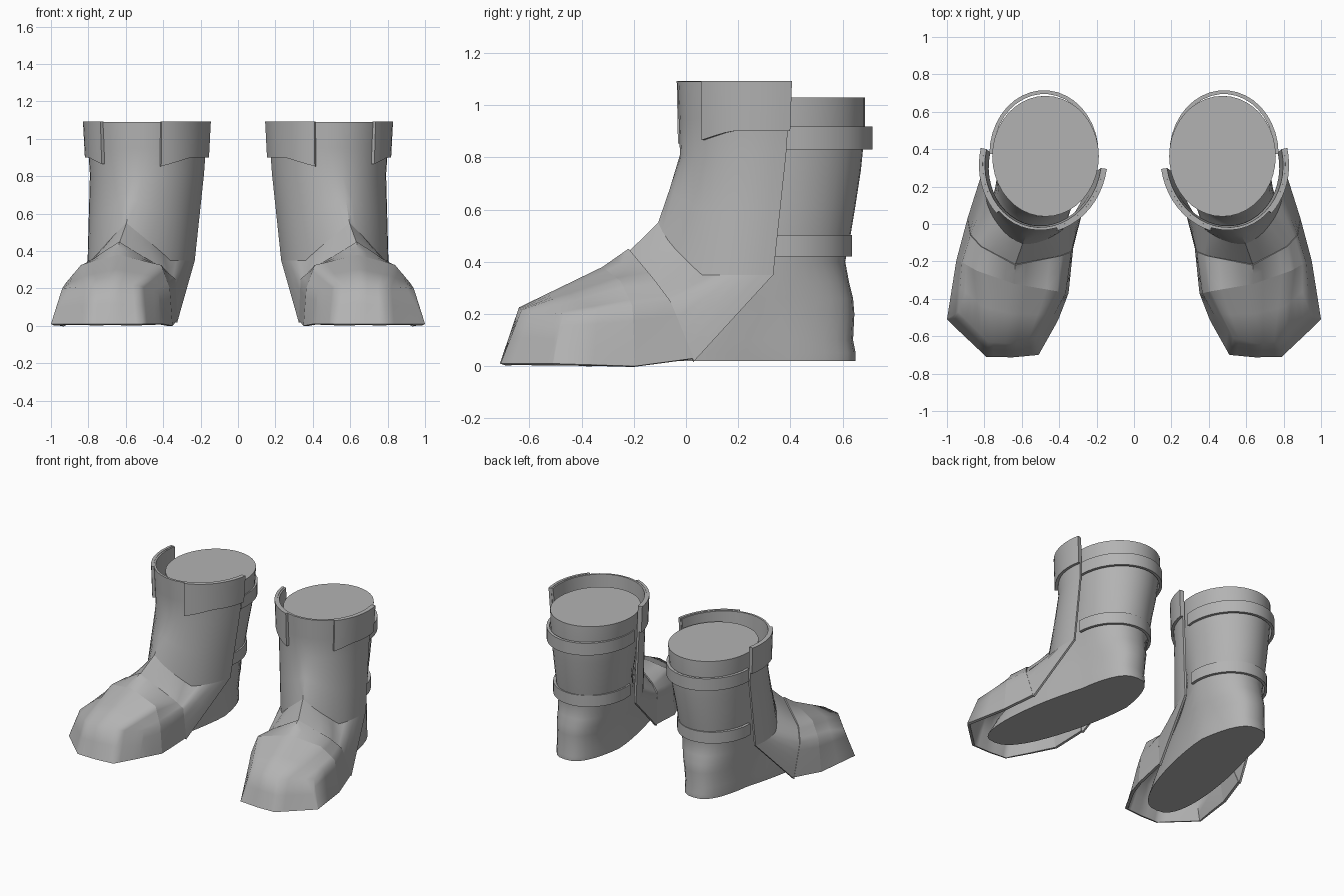
import bpy
from math import sin, cos, pi, radians
from mathutils import Vector

old = bpy.data.objects.get("Cube")
if old:
    bpy.data.objects.remove(old, do_unlink=True)

grey = bpy.data.materials.new("plain_grey")
grey.use_nodes = True
grey.diffuse_color = (0.45, 0.45, 0.45, 1)
grey.node_tree.nodes["Principled BSDF"].inputs["Base Color"].default_value = grey.diffuse_color

YAW = radians(12)
SIDE = Vector((cos(YAW), sin(YAW), 0))
FRONT = Vector((sin(YAW), -cos(YAW), 0))
STEPS = 24
FAN = [-1 + 2 * i / STEPS for i in range(STEPS + 1)]   # inner edge to outer edge


def loft(name, rows, thickness=0.0, closed=False, angle=35):
    """Skin rows of points, thicken the shell, mirror it to the other foot."""
    n = len(rows[0])
    verts = [p for row in rows for p in row]
    faces = []
    for r in range(len(rows) - 1):
        for c in range(n if closed else n - 1):
            d = (c + 1) % n
            faces.append((r * n + c, (r + 1) * n + c, (r + 1) * n + d, r * n + d))
    if closed:
        faces.append(tuple(range(n)))
        faces.append(tuple(reversed(range((len(rows) - 1) * n, len(rows) * n))))
    mesh = bpy.data.meshes.new(name)
    mesh.from_pydata(verts, [], faces)
    mesh.materials.append(grey)
    obj = bpy.data.objects.new(name, mesh)
    bpy.context.collection.objects.link(obj)
    bpy.ops.object.select_all(action='DESELECT')
    obj.select_set(True)
    bpy.context.view_layer.objects.active = obj
    if thickness:
        shell = obj.modifiers.new("shell", 'SOLIDIFY')
        shell.thickness = thickness
        shell.offset = -1
    pair = obj.modifiers.new("pair", 'MIRROR')
    pair.use_mirror_merge = False
    for mod in [m.name for m in obj.modifiers]:
        bpy.ops.object.modifier_apply(modifier=mod)
    bpy.ops.object.shade_smooth_by_angle(angle=radians(angle))


def mix(a, b, f):
    return [p.lerp(q, f) for p, q in zip(a, b)]


# Shin guard: half ellipses, with a V-shaped lower edge
def arc(z, cx, cy, width, length, fan=FAN):
    pts = []
    for s in fan:
        a = s * pi / 2 * (1.05 if s < 0 else 1)
        pts.append(Vector((cx, cy, z)) + SIDE * width * sin(a) + FRONT * length * cos(a))
    return pts


shin_top = arc(1.09, 0.485, 0.335, 0.325, 0.37)
shin_mid = arc(0.81, 0.485, 0.32, 0.305, 0.345)
shin_low = arc(0.35, 0.515, 0.275, 0.285, 0.37)
for p, s in zip(shin_low, FAN):
    p.z += 0.2 * max(0, 1 - abs(s) / 0.5)
    p += FRONT * 0.02 * max(0, 1 - abs(s) / 0.35)
loft("shin_guard", [shin_top, mix(shin_top, shin_mid, 0.5), shin_mid,
                    mix(shin_mid, shin_low, 0.5), shin_low], 0.015)

# Cuff plates on both sides of the shin guard's upper rim
for name, start, end in (("inner_cuff", -1, -0.28), ("outer_cuff", 0.37, 1)):
    fan = [start + (end - start) * i / 10 for i in range(11)]
    top = arc(1.092, 0.485, 0.335, 0.342, 0.387, fan)
    low = arc(0.9, 0.485, 0.33, 0.332, 0.377, fan)
    for p, s in zip(low, fan):
        p.z -= 0.04 * max(0, 1 - (abs(s) - 0.33) / 0.27)
    loft(name, [top, low], 0.02)


# Foot armour: angular sections from the inner base over the ridge to the outer base
def arch(*corners):
    corners = [Vector(c) for c in corners]
    per = STEPS // (len(corners) - 1)
    pts = [a.lerp(b, i / per) for a, b in zip(corners, corners[1:]) for i in range(per)]
    return pts + [corners[-1]]


mid_line = arch((0.325, -0.13, 0.03), (0.335, -0.15, 0.25), (0.39, -0.17, 0.3),
                (0.636, -0.22, 0.45),
                (0.82, -0.12, 0.33), (0.875, -0.06, 0.25), (0.89, 0.03, 0.03))
toe_line = arch((0.35, -0.37, 0), (0.365, -0.37, 0.2), (0.41, -0.36, 0.325),
                (0.64, -0.32, 0.38),
                (0.84, -0.25, 0.325), (0.92, -0.205, 0.23), (0.95, -0.195, 0))
toe_edge = arch((0.4, -0.5, 0.01), (0.425, -0.48, 0.18), (0.53, -0.61, 0.215),
                (0.66, -0.64, 0.225),
                (0.78, -0.63, 0.215), (0.94, -0.47, 0.2), (1.0, -0.51, 0.01))
toe_base = arch((0.4, -0.5, 0.01), (0.42, -0.54, 0.01), (0.51, -0.7, 0.01),
                (0.65, -0.713, 0.01),
                (0.79, -0.71, 0.01), (0.97, -0.54, 0.01), (1.0, -0.51, 0.01))

under = [p + Vector((0, 0, -0.012)) for p in mid_line]
loft("instep_plate", [shin_low, mix(shin_low, under, 0.5), under], 0.015, angle=50)
loft("vamp_plate", [mid_line, mix(mid_line, toe_line, 0.5), toe_line], 0.02, angle=60)
loft("toe_cap", [toe_line, mix(toe_line, toe_edge, 0.5), toe_edge,
                 mix(toe_edge, toe_base, 0.5), toe_base], 0.02, angle=70)


# Boot body: horizontal rings, the low ones stretched toward the toes
def ring(z, center, back, front, width, power, count=40):
    pts = []
    for i in range(count):
        a = 2 * pi * i / count
        y = (back + front) / 2 - (back - front) / 2 * cos(a)
        toe_out = 0.2 * max(0, 0.3 - y) if z < 0.6 else 0
        w = sin(a)
        x = center + toe_out + width * abs(w) ** power * (1 if w > 0 else -1)
        pts.append(Vector((x, y, z)))
    return pts


BODY = ((1.03, 0.473, 0.685, 0.04, 0.285, 1), (0.9, 0.475, 0.685, 0.04, 0.278, 1),
        (0.75, 0.48, 0.67, 0.05, 0.262, 1), (0.62, 0.487, 0.65, 0.05, 0.248, 1),
        (0.5, 0.49, 0.63, 0.03, 0.238, 0.95), (0.4, 0.495, 0.61, -0.02, 0.228, 0.9),
        (0.32, 0.5, 0.625, -0.14, 0.222, 0.85), (0.26, 0.505, 0.64, -0.26, 0.216, 0.8),
        (0.2, 0.51, 0.645, -0.38, 0.212, 0.8), (0.1, 0.515, 0.64, -0.52, 0.21, 0.75),
        (0.05, 0.515, 0.65, -0.57, 0.21, 0.75), (0.02, 0.515, 0.65, -0.6, 0.21, 0.75))
loft("boot_body", [ring(*row) for row in BODY], closed=True, angle=50)


# Straps around the back of the leg, outer side to inner side
def strap(name, low, high, cx, cy, width, length):
    rows = []
    for z in (high, low):
        rows.append([Vector((cx + width * cos(a), cy + length * sin(a), z))
                     for a in (radians(190 * i / 20) for i in range(21))])
    loft(name, rows, 0.02)


strap("upper_strap", 0.83, 0.918, 0.481, 0.375, 0.292, 0.34)
strap("lower_strap", 0.42, 0.502, 0.498, 0.34, 0.257, 0.297)
